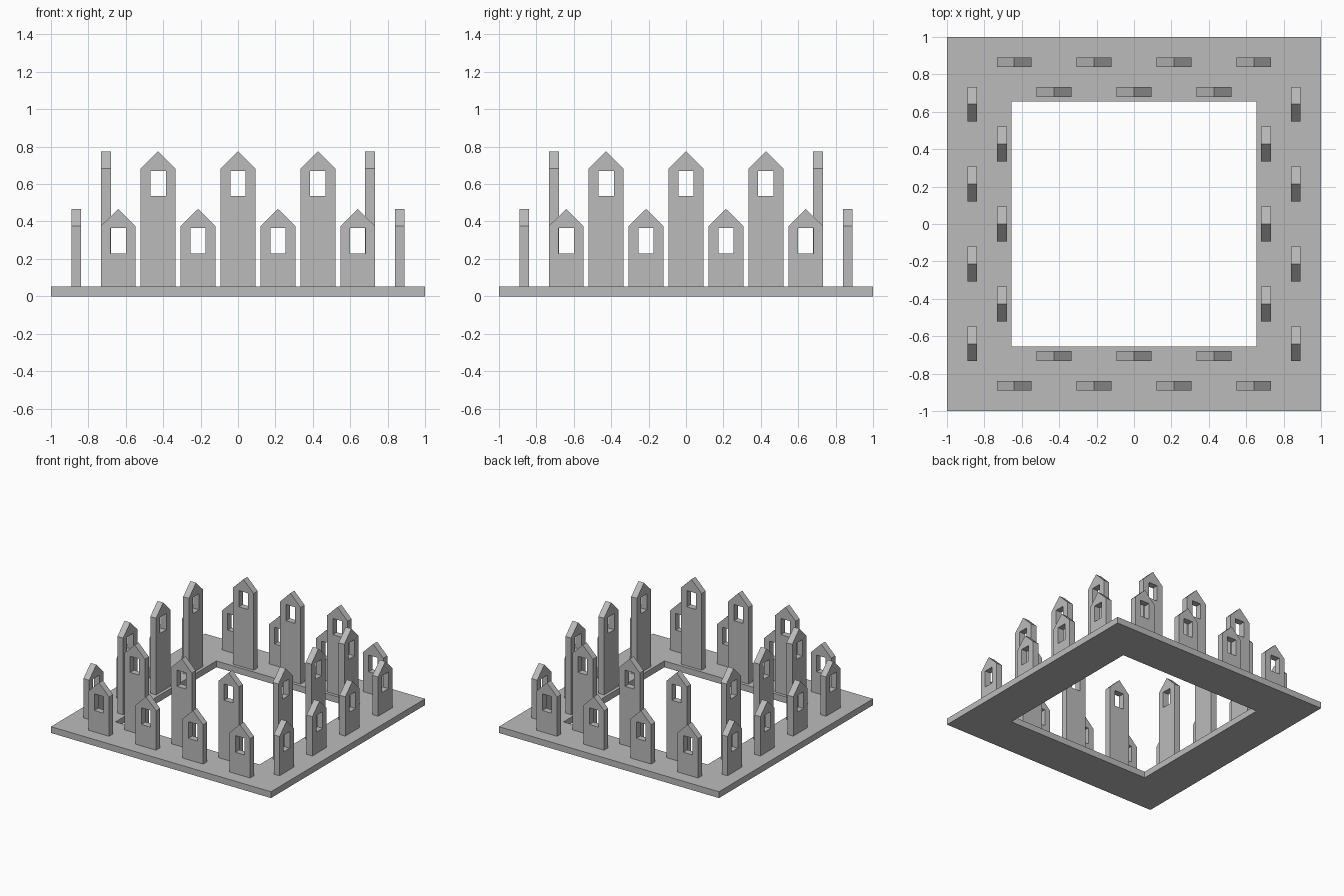
import bpy
import bmesh
from math import pi
from mathutils import Matrix, Vector

cube = bpy.data.objects.get("Cube")
if cube:
    bpy.data.objects.remove(cube, do_unlink=True)

stone = bpy.data.materials.new("grey_stone")
stone.use_nodes = True
grey = (0.5, 0.5, 0.5, 1)
stone.diffuse_color = grey
stone.node_tree.nodes["Principled BSDF"].inputs["Base Color"].default_value = grey


def rectangle(half_width, bottom, top):
    return [(-half_width, bottom), (half_width, bottom), (half_width, top), (-half_width, top)]


def pierced_slab(name, outline, hole, depth, matrix):
    """Extrude an outline with a hole through it, centred on its own plane."""
    bm = bmesh.new()
    edges = []
    for loop in (outline, hole):
        verts = [bm.verts.new((u, v, -depth / 2)) for u, v in loop]
        edges += [bm.edges.new((a, b)) for a, b in zip(verts, verts[1:] + verts[:1])]
    bmesh.ops.triangle_fill(bm, edges=edges, use_beauty=True)
    result = bmesh.ops.extrude_face_region(bm, geom=bm.faces[:], use_keep_orig=True)
    moved = [g for g in result["geom"] if isinstance(g, bmesh.types.BMVert)]
    bmesh.ops.translate(bm, verts=moved, vec=Vector((0, 0, depth)))
    bmesh.ops.recalc_face_normals(bm, faces=bm.faces[:])
    bm.transform(matrix)
    mesh = bpy.data.meshes.new(name)
    bm.to_mesh(mesh)
    bm.free()
    mesh.materials.append(stone)
    obj = bpy.data.objects.new(name, mesh)
    bpy.context.collection.objects.link(obj)


# Square base ring
BASE = 0.052
pierced_slab("base_ring", rectangle(1, -1, 1), rectangle(0.655, -0.655, 0.655),
             BASE, Matrix.Translation((0, 0, BASE / 2)))

# Gabled slabs with a window, in two rows on each side
HALF = 0.093
SPACING = 0.427
upright = Matrix.Rotation(pi / 2, 4, "X")
rows = [
    # name, count, distance out, eave, peak, window bottom, window top
    ("short_house", 4, 0.865, 0.375, 0.467, 0.228, 0.365),
    ("tall_house", 3, 0.706, 0.682, 0.775, 0.537, 0.67),
]
for side, side_name in enumerate(("front", "left", "back", "right")):
    turn = Matrix.Rotation(side * pi / 2, 4, "Z")
    for name, count, out, eave, peak, sill, lintel in rows:
        gable = [(-HALF, BASE), (HALF, BASE), (HALF, eave), (0, peak), (-HALF, eave)]
        window = rectangle(0.041, sill, lintel)
        for i in range(count):
            x = (i - (count - 1) / 2) * SPACING
            place = turn @ Matrix.Translation((x, -out, 0)) @ upright
            pierced_slab(f"{side_name}_{name}_{i + 1}", gable, window, 0.052, place)
